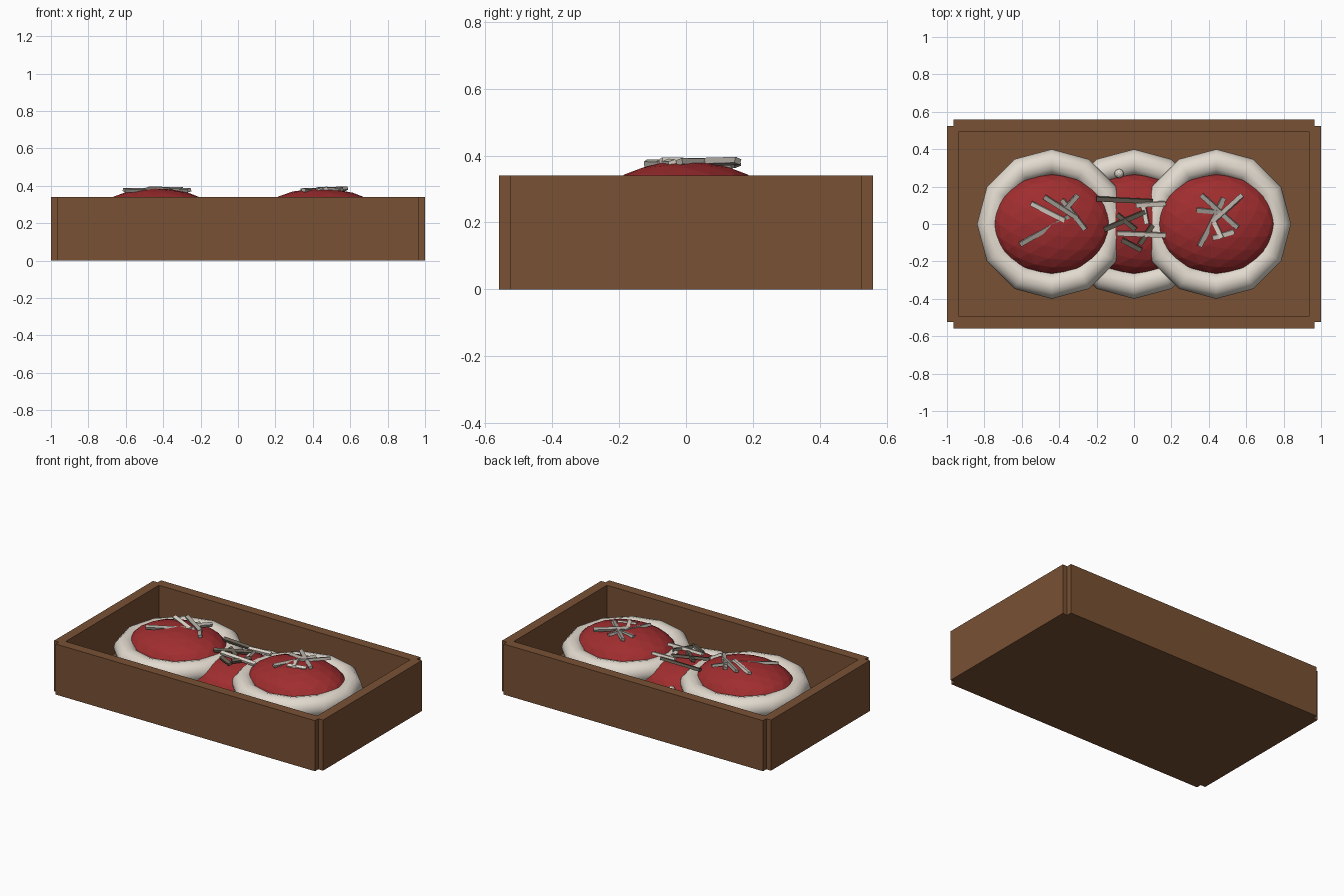
import bpy, math
from mathutils import Vector

if "Cube" in bpy.data.objects:
    bpy.data.objects.remove(bpy.data.objects["Cube"])


def material(name, rgb):
    m = bpy.data.materials.new(name)
    m.diffuse_color = (*rgb, 1)
    m.use_nodes = True
    m.node_tree.nodes["Principled BSDF"].inputs["Base Color"].default_value = m.diffuse_color
    return m


WOOD = material("brown wood", (0.19, 0.082, 0.034))
RED = material("red filling", (0.35, 0.026, 0.028))
CREAM = material("cream", (0.76, 0.70, 0.62))
GREY = material("warm grey", (0.42, 0.39, 0.35))
DARK = material("dark grey", (0.14, 0.12, 0.09))


def finish(name, mat):
    o = bpy.context.object
    o.name = name
    o.data.materials.append(mat)
    return o


def box(name, centre, size, mat):
    bpy.ops.mesh.primitive_cube_add(size=1, location=centre)
    o = finish(name, mat)
    o.scale = size
    return o


# Open tray: walls overlap so the outer corners stay notched
H, T, FLOOR = 0.34, 0.065, 0.06
box("tray_floor", (0, 0, FLOOR / 2), (1.93, 1.05, FLOOR), WOOD)
for s, end, side in ((-1, "left", "front"), (1, "right", "back")):
    box(end + "_wall", (s * (1 - T / 2), 0, H / 2), (T, 1.05, H), WOOD)
    box(side + "_wall", (0, s * (0.56 - T / 2), H / 2), (1.93, T, H), WOOD)


# Round rim with a domed filling
def bun(name, x, z):
    bpy.ops.mesh.primitive_torus_add(major_segments=12, minor_segments=12,
                                     major_radius=0.33, minor_radius=0.07,
                                     location=(x, 0, z))
    finish(name + "_rim", CREAM)
    bpy.ops.object.shade_smooth_by_angle(angle=math.radians(40))
    bpy.ops.mesh.primitive_ico_sphere_add(subdivisions=3, radius=1,
                                          location=(x, 0, z + 0.01))
    o = finish(name + "_filling", RED)
    o.scale = (0.33, 0.268, 0.15)


bun("left_bun", -0.44, 0.225)
bun("middle_bun", 0, 0.14)
bun("right_bun", 0.44, 0.225)


# Scattered square shreds, each laid between two points
def shreds(name, z, items):
    for i, (x1, y1, x2, y2, mat) in enumerate(items):
        d = Vector((x2 - x1, y2 - y1, 0))
        o = box(f"{name}_shred_{i + 1}",
                ((x1 + x2) / 2, (y1 + y2) / 2, z + 0.004 * (i % 3 - 1)),
                (d.length, 0.024, 0.018), mat)
        o.rotation_euler = (0.3, 0.02 * (-1) ** i, math.atan2(d.y, d.x))


shreds("left", 0.378, [
    (-0.61, -0.11, -0.35, 0.04, GREY), (-0.55, 0.11, -0.37, 0.02, CREAM),
    (-0.48, 0.145, -0.30, 0.03, GREY), (-0.385, 0.13, -0.26, -0.03, GREY),
    (-0.37, 0.075, -0.30, 0.155, GREY)])
shreds("middle", 0.315, [
    (-0.20, 0.135, 0.10, 0.12, DARK), (-0.16, -0.03, 0.06, 0.065, DARK),
    (-0.09, -0.05, 0.17, -0.06, CREAM), (-0.065, -0.085, 0.04, -0.14, DARK),
    (0.03, -0.11, 0.10, -0.005, DARK), (0.01, 0.10, 0.17, 0.11, CREAM),
    (0.05, 0.10, 0.07, 0.0, CREAM), (-0.09, 0.05, 0.01, -0.03, DARK)])
shreds("right", 0.378, [
    (0.35, -0.12, 0.48, 0.14, GREY), (0.36, 0.155, 0.555, -0.02, GREY),
    (0.58, 0.155, 0.42, 0.01, GREY), (0.335, 0.075, 0.49, 0.06, GREY),
    (0.42, -0.075, 0.535, -0.04, CREAM), (0.43, 0.01, 0.47, -0.075, CREAM)])

# Loose crumb on the middle rim
bpy.ops.mesh.primitive_ico_sphere_add(subdivisions=2, radius=0.025,
                                      location=(-0.08, 0.27, 0.20))
finish("crumb", CREAM)
